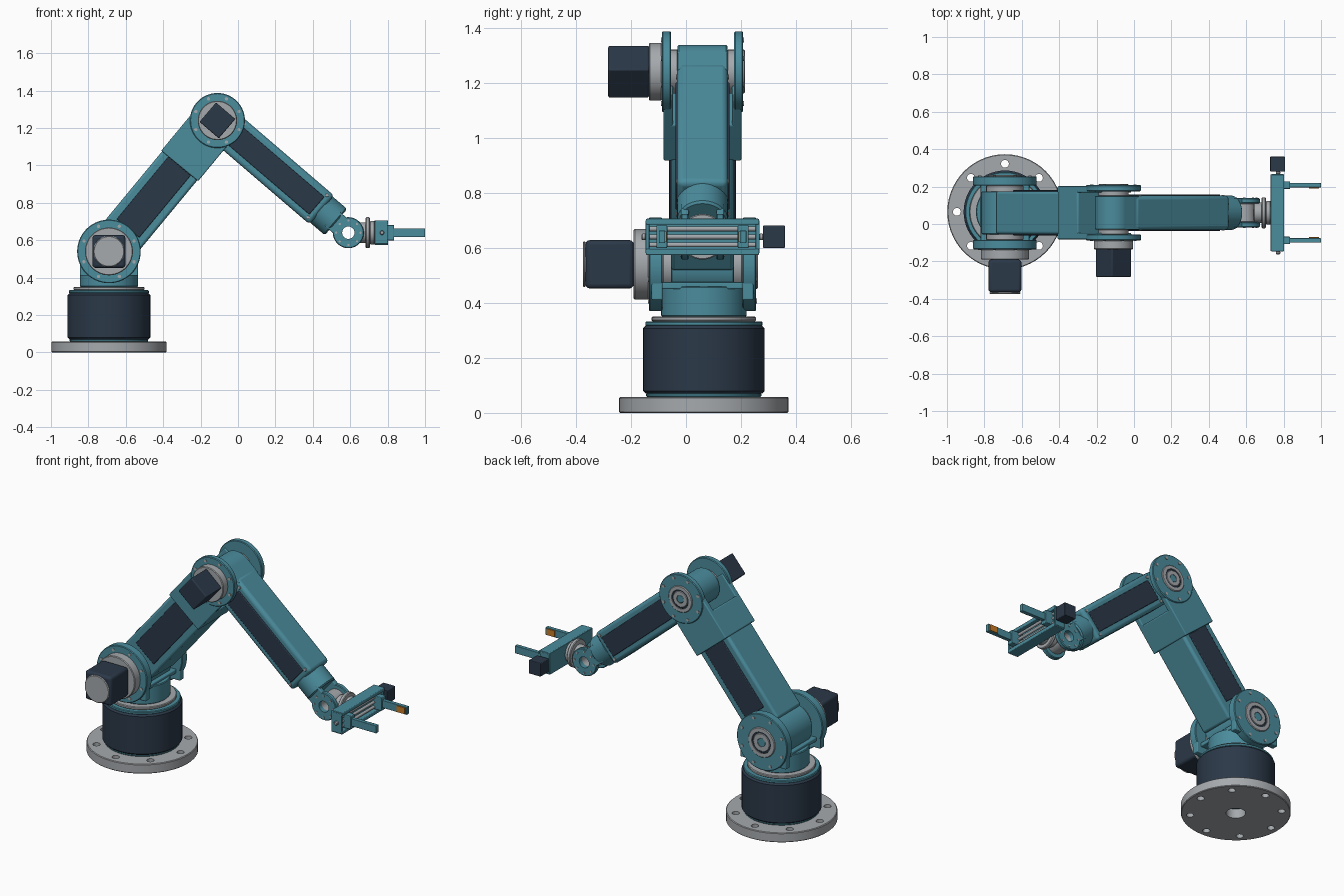
import bpy, bmesh, math
from mathutils import Matrix, Vector

if "Cube" in bpy.data.objects:
    bpy.data.objects.remove(bpy.data.objects["Cube"])


def material(name, rgb):
    m = bpy.data.materials.new(name)
    m.diffuse_color = (*rgb, 1)
    m.use_nodes = True
    m.node_tree.nodes["Principled BSDF"].inputs["Base Color"].default_value = m.diffuse_color
    return m


TEAL = material("teal paint", (0.070, 0.262, 0.335))
DARK = material("dark navy", (0.024, 0.040, 0.065))
GREY = material("light grey metal", (0.38, 0.40, 0.42))
ORANGE = material("orange pad", (0.58, 0.20, 0.02))
YC = 0.06                                   # lateral centre of the arm
T, R = Matrix.Translation, Matrix.Rotation


def finish(name, bm, mat, M):
    bmesh.ops.transform(bm, matrix=M, verts=bm.verts)
    bmesh.ops.recalc_face_normals(bm, faces=bm.faces)
    me = bpy.data.meshes.new(name)
    bm.to_mesh(me)
    bm.free()
    me.materials.append(mat)
    ob = bpy.data.objects.new(name, me)
    bpy.context.collection.objects.link(ob)
    return ob


def box(name, lo, hi, mat, M=Matrix(), bevel=0.0, segs=3):
    """Box between two corners, optionally rounded."""
    lo, hi = Vector(lo), Vector(hi)
    bm = bmesh.new()
    bmesh.ops.create_cube(bm, size=1, matrix=T((lo + hi) / 2) @ Matrix.Diagonal((*(hi - lo), 1)))
    ob = finish(name, bm, mat, M)
    if bevel:
        b = ob.modifiers.new("rounding", 'BEVEL')
        b.width, b.segments = bevel, segs
    return ob


def lathe(name, profile, mat, M=Matrix(), n=56):
    """Revolve a closed (radius, height) profile around local z."""
    bm = bmesh.new()
    vs = [bm.verts.new((r, 0, h)) for r, h in profile]
    es = [bm.edges.new((a, b)) for a, b in zip(vs, vs[1:] + vs[:1])]
    bmesh.ops.spin(bm, geom=vs + es, axis=(0, 0, 1), cent=(0, 0, 0), angle=2 * math.pi, steps=n)
    bmesh.ops.remove_doubles(bm, verts=bm.verts, dist=1e-5)
    bmesh.ops.dissolve_degenerate(bm, dist=1e-6, edges=bm.edges)
    return finish(name, bm, mat, M)


def ring(name, r, h0, h1, mat, M=Matrix(), hole=0.0, c=0.004):
    """Disc or ring with chamfered outer edges, from height h0 to h1."""
    return lathe(name, [(hole, h0), (r - c, h0), (r, h0 + c), (r, h1 - c), (r - c, h1), (hole, h1)], mat, M)


def pins(name, count, circle, r, h0, h1, mat, M=Matrix(), phase=0.0):
    bm = bmesh.new()
    for i in range(count):
        a = phase + 2 * math.pi * i / count
        bmesh.ops.create_cone(bm, cap_ends=True, segments=16, radius1=r, radius2=r, depth=h1 - h0,
                              matrix=T((circle * math.cos(a), circle * math.sin(a), (h0 + h1) / 2)))
    return finish(name, bm, mat, M)


# frames: joint frames have local z along world y
TO_Y = R(math.radians(-90), 4, 'X')
TO_X = R(math.radians(90), 4, 'Y')
BASE = T((-0.69, 0.065, 0))
SHOULDER, ELBOW, WRIST = (T(p) for p in ((-0.69, YC, 0.54), (-0.11, YC, 1.24), (0.59, YC, 0.64)))
UPPER = SHOULDER @ R(math.radians(-50.4), 4, 'Y')
FORE = ELBOW @ R(math.radians(40.6), 4, 'Y')

# base flange with through holes
flange = ring("base_flange", 0.308, 0, 0.058, GREY, BASE, hole=0.055)
cutter = pins("flange_hole_cutter", 8, 0.257, 0.021, -0.05, 0.1, DARK, BASE)
cutter.hide_render = True
cutter.hide_viewport = True
cut = flange.modifiers.new("bolt holes", 'BOOLEAN')
cut.operation, cut.object, cut.solver = 'DIFFERENCE', cutter, 'EXACT'

# base drum and turning column
ring("base_lower_collar", 0.21, 0.058, 0.072, TEAL, BASE)
ring("base_drum", 0.221, 0.07, 0.317, DARK, BASE, c=0.01)
ring("base_upper_collar", 0.213, 0.315, 0.333, TEAL, BASE)
ring("turntable_ring", 0.19, 0.333, 0.35, GREY, BASE)
ring("turret_column", 0.155, 0.35, 0.46, TEAL, BASE)
box("turret_floor", (-0.82, -0.11, 0.45), (-0.56, 0.23, 0.475), TEAL, bevel=0.005)


def joint(name, M, r, inner, outer, bolt_circle, bearing):
    """Pair of side discs with bolts, and the bearing on the back side."""
    for label, s in (("front", -1), ("back", 1)):
        a, b = sorted((s * inner, s * outer))
        F = M @ TO_Y
        ring(f"{name}_{label}_disc", r, a, b, TEAL, F)
        a, b = sorted((s * (outer - 0.01), s * (outer + 0.003)))
        pins(f"{name}_{label}_bolts", 8, bolt_circle, 0.009, a, b, GREY, F, math.pi / 8)
    ring(f"{name}_bearing_outer", bearing, outer - 0.01, outer + 0.006, GREY, F, hole=bearing * 0.72)
    ring(f"{name}_bearing_seat", bearing * 0.75, outer - 0.01, outer + 0.002, DARK, F)
    ring(f"{name}_bearing_inner", bearing * 0.62, outer - 0.01, outer + 0.005, GREY, F, hole=bearing * 0.3)
    ring(f"{name}_bearing_hub", bearing * 0.31, outer - 0.01, outer + 0.003, TEAL, F)


# shoulder joint, fork cheeks and motor
joint("shoulder", SHOULDER, 0.17, 0.145, 0.195, 0.145, 0.09)
for label, s in (("front", -1), ("back", 1)):
    y0, y1 = sorted((YC + s * 0.145, YC + s * 0.185))
    box(f"turret_{label}_cheek", (-0.845, y0, 0.41), (-0.535, y1, 0.54), TEAL, bevel=0.005)
    y0, y1 = sorted((s * 0.11, s * 0.146))
    ring(f"shoulder_{label}_washer", 0.10, y0, y1, GREY, SHOULDER @ TO_Y)
ring("shoulder_motor_flange", 0.128, -0.25, -0.194, GREY, SHOULDER @ TO_Y)
box("shoulder_motor", (-0.088, -0.425, -0.088), (0.088, -0.25, 0.088), DARK, SHOULDER, 0.016)
ring("shoulder_motor_cap", 0.083, -0.435, -0.424, GREY, SHOULDER @ TO_Y)

# upper arm: knuckle, beam, side panels, elbow fork
ring("upper_arm_knuckle", 0.125, -0.115, 0.115, TEAL, UPPER @ TO_Y)
box("upper_arm_beam", (0.065, -0.115, -0.122), (0.62, 0.115, 0.122), TEAL, UPPER, 0.015)
box("elbow_fork_web", (0.593, -0.135, -0.128), (0.765, 0.135, 0.128), TEAL, UPPER, 0.008)
for label, s in (("front", -1), ("back", 1)):
    y0, y1 = sorted((s * 0.110, s * 0.121))
    box(f"upper_arm_{label}_panel", (0.16, y0, -0.078), (0.592, y1, 0.078), DARK, UPPER, 0.004, 2)
    y0, y1 = sorted((s * 0.108, s * 0.142))
    box(f"elbow_fork_{label}_cheek", (0.593, y0, -0.128), (0.909, y1, 0.128), TEAL, UPPER, 0.006)
    y0, y1 = sorted((s * 0.088, s * 0.118))
    ring(f"elbow_{label}_washer", 0.08, y0, y1, GREY, ELBOW @ TO_Y)

# elbow joint and motor
joint("elbow", ELBOW, 0.147, 0.115, 0.148, 0.125, 0.08)
ring("elbow_motor_flange", 0.105, -0.195, -0.147, GREY, ELBOW @ TO_Y)
box("elbow_motor", (-0.068, -0.343, -0.068), (0.068, -0.194, 0.068), DARK, FORE, 0.006)

# forearm: knuckle, beam, side panels, collar
ring("forearm_knuckle", 0.098, -0.09, 0.09, TEAL, FORE @ TO_Y)
box("forearm_neck", (0, -0.09, -0.098), (0.10, 0.09, 0.098), TEAL, FORE, 0.004)
box("forearm_beam", (0.07, -0.092, -0.101), (0.735, 0.092, 0.101), TEAL, FORE, 0.02)
ring("forearm_collar", 0.092, 0.72, 0.835, TEAL, FORE @ TO_X, c=0.008)
for label, s in (("front", -1), ("back", 1)):
    y0, y1 = sorted((s * 0.088, s * 0.098))
    box(f"forearm_{label}_panel", (0.13, y0, -0.062), (0.70, y1, 0.062), DARK, FORE, 0.004, 2)
    y0, y1 = sorted((s * 0.09, s * 0.096))
    for i, (x, z) in enumerate(((0.12, 0.078), (0.12, -0.078), (0.705, 0.078), (0.705, -0.078))):
        ring(f"forearm_{label}_screw_{i}", 0.009, y0, y1, GREY, FORE @ T((x, 0, z)) @ TO_Y, c=0.001)
    # wrist fork
    y0, y1 = sorted((s * 0.05, s * 0.078))
    box(f"wrist_fork_{label}_cheek", (0.80, y0, -0.055), (0.865, y1, 0.055), TEAL, FORE, 0.005)
    ring(f"wrist_{label}_disc", 0.083, y0, y1, TEAL, WRIST @ TO_Y, hole=0.033)
    y0, y1 = sorted((s * 0.074, s * 0.081))
    pins(f"wrist_{label}_bolts", 8, 0.065, 0.006, y0, y1, GREY, WRIST @ TO_Y)
ring("wrist_barrel", 0.06, -0.05, 0.05, GREY, WRIST @ TO_Y, hole=0.033)

# wrist rotation rings
for name, r, x0, x1, mat in (("wrist_shaft", 0.055, 0.05, 0.095, GREY), ("wrist_ring", 0.083, 0.093, 0.115, GREY),
                             ("wrist_spacer", 0.063, 0.115, 0.142, GREY)):
    ring(name, r, x0, x1, mat, WRIST @ TO_X)

# gripper frame
GRIP = T((0, YC, 0.64))
box("gripper_back_plate", (0.73, -0.205, -0.065), (0.752, 0.205, 0.065), TEAL, GRIP, 0.003)
for label, s in (("lower", -1), ("upper", 1)):
    z0, z1 = sorted((s * 0.044, s * 0.066))
    box(f"gripper_{label}_bar", (0.735, -0.205, z0), (0.803, 0.205, z1), TEAL, GRIP, 0.004)
for label, s in (("front", -1), ("back", 1)):
    y0, y1 = sorted((s * 0.193, s * 0.207))
    box(f"gripper_{label}_end", (0.735, y0, -0.06), (0.80, y1, 0.06), TEAL, GRIP, 0.003)
    y0, y1 = sorted((s * 0.205, s * 0.222))
    ring(f"gripper_{label}_nub", 0.012, y0, y1, GREY, GRIP @ T((0.77, 0, 0)) @ TO_Y)
    # sliding carriage, finger and pad
    y0, y1 = sorted((s * 0.128, s * 0.168))
    box(f"{label}_carriage", (0.758, y0, -0.041), (0.835, y1, 0.041), TEAL, GRIP, 0.004)
    y0, y1 = sorted((s * 0.136, s * 0.159))
    box(f"{label}_finger", (0.82, y0, -0.023), (1.0, y1, 0.023), TEAL, GRIP, 0.002, 2)
    y0, y1 = sorted((s * 0.130, s * 0.137))
    box(f"{label}_finger_pad", (0.935, y0, -0.019), (0.99, y1, 0.019), ORANGE, GRIP)
for i, z in enumerate((-0.029, 0, 0.029)):
    ring(f"gripper_rod_{i}", 0.009, -0.2, 0.2, GREY, GRIP @ T((0.782, 0, z)) @ TO_Y, c=0.001)
box("gripper_motor", (0.728, 0.22, -0.041), (0.808, 0.30, 0.041), DARK, GRIP, 0.004)

# smooth shading with sharp edges kept
for ob in bpy.context.scene.objects:
    if not ob.hide_render:
        ob.select_set(True)
        bpy.context.view_layer.objects.active = ob
bpy.ops.object.shade_smooth_by_angle(angle=math.radians(32))
